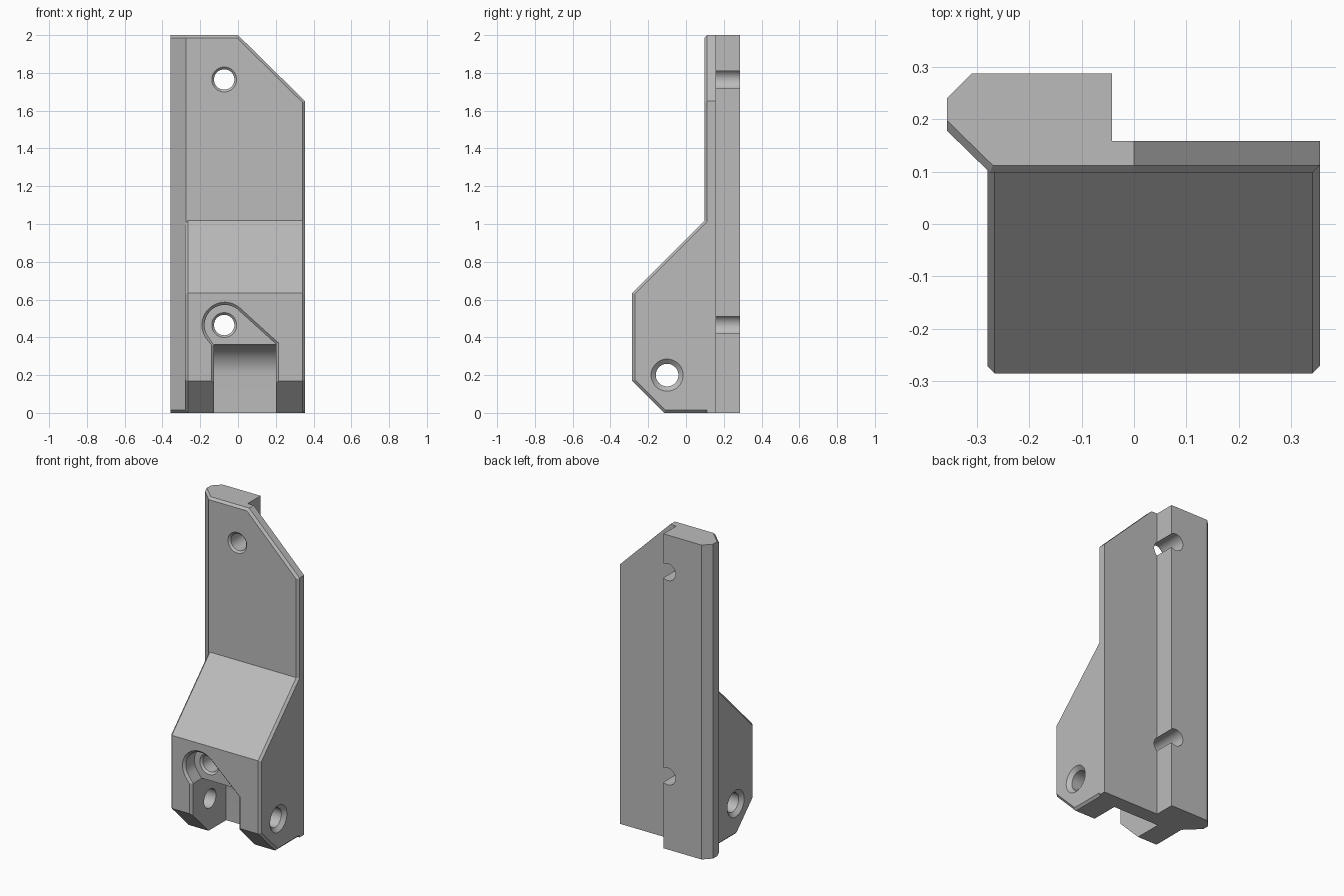
import bpy, bmesh, math
from mathutils import Vector

cube = bpy.data.objects.get("Cube")
if cube:
    bpy.data.objects.remove(cube, do_unlink=True)

grey = bpy.data.materials.new("light grey")
grey.use_nodes = True
colour = (0.5, 0.5, 0.5, 1)
grey.diffuse_color = colour
grey.node_tree.nodes["Principled BSDF"].inputs["Base Color"].default_value = colour


def finish(name, bm):
    bmesh.ops.recalc_face_normals(bm, faces=bm.faces)
    mesh = bpy.data.meshes.new(name)
    bm.to_mesh(mesh)
    bm.free()
    mesh.materials.append(grey)
    ob = bpy.data.objects.new(name, mesh)
    bpy.context.collection.objects.link(ob)
    return ob


def loft(rings):
    """Closed solid through matching rings of points."""
    bm = bmesh.new()
    loops = [[bm.verts.new(p) for p in ring] for ring in rings]
    bm.faces.new(loops[0])
    bm.faces.new(loops[-1])
    for a, b in zip(loops, loops[1:]):
        for i in range(len(a)):
            j = (i + 1) % len(a)
            bm.faces.new((a[i], a[j], b[j], b[i]))
    bmesh.ops.recalc_face_normals(bm, faces=bm.faces)
    return bm


def bevel(bm, rule, width):
    edges = [e for e in bm.edges if rule(*(v.co for v in e.verts))]
    bmesh.ops.bevel(bm, geom=edges, offset=width, segments=1, affect='EDGES')


def arc(cx, cy, r, start, end, steps):
    return [(cx + r * math.cos(math.radians(start + (end - start) * i / steps)),
             cy + r * math.sin(math.radians(start + (end - start) * i / steps)))
            for i in range(steps + 1)]


def bore(axis, a, b, stations):
    """Round cutter along x or y; stations are (position, radius)."""
    def place(t, u, v):
        return (t, u, v) if axis == "x" else (u, t, v)
    return finish("bore_cutter", loft(
        [[place(t, *p) for p in arc(a, b, r, 0, 360, 48)[:-1]] for t, r in stations]))


def boolean(target, tool, operation):
    mod = target.modifiers.new(operation.title(), 'BOOLEAN')
    mod.operation, mod.solver, mod.object = operation, 'EXACT', tool
    bpy.context.view_layer.objects.active = target
    bpy.ops.object.modifier_apply(modifier=mod.name)
    bpy.data.objects.remove(tool, do_unlink=True)


CH = 0.014
LEFT, RIGHT, FRONT, FACE, BACK = -0.28, 0.355, -0.285, 0.098, 0.158

# Tall back plate with rear rail, clipped at the upper corner
plan = [(-0.357, 0.24), (-0.31, 0.287), (-0.042, 0.287), (-0.042, BACK),
        (RIGHT, BACK), (RIGHT, FACE), (-0.275, FACE), (-0.357, 0.178)]
bm = loft([[(x, y, z) for x, y in plan] for z in (0, 2)])
cut = bmesh.ops.bisect_plane(bm, geom=bm.verts[:] + bm.edges[:] + bm.faces[:],
                             plane_co=(0, 0, 2), plane_no=Vector((0.35, 0, 0.355)),
                             clear_outer=True)["geom_cut"]
bmesh.ops.edgeloop_fill(bm, edges=[g for g in cut if isinstance(g, bmesh.types.BMEdge)])


def plate_edge(p, q):
    upright = abs(p.z - q.z) > 0.5 and abs(p.x - q.x) < 0.01
    front = max(p.y, q.y) < 0.1
    slanted = max(p.y, q.y) < 0.185 and max(p.x, q.x) < -0.2
    return (front or slanted) and not (upright and p.x < 0)


bevel(bm, plate_edge, CH)
bracket = finish("mounting_bracket", bm)

# Front hinge block with sloped shoulder
side = [(0.13, 0), (-0.115, 0), (FRONT, 0.17), (FRONT, 0.635), (FACE, 1.018), (0.13, 1.05)]
bm = loft([[(x, y, z) for y, z in side] for x in (LEFT, RIGHT)])
bevel(bm, lambda p, q: abs(p.x - q.x) < 0.01 and min(p.y, q.y) < 0.1, CH)
boolean(bracket, finish("hinge_block", bm), 'UNION')

# Hinge slot with rounded inner wall
slot = [(-0.4, -0.1), (-0.4, 0.362)] + arc(-0.1, 0.2, 0.162, 90, 0, 16) + [(0.062, -0.1)]
boolean(bracket, finish("slot_cutter", loft(
    [[(x, y, z) for y, z in slot] for x in (-0.127, 0.2)])), 'DIFFERENCE')


# Teardrop recess around the lower screw, with a chamfered rim
def teardrop(y, grow):
    r = 0.107 + grow
    outline = ([(0.2 + grow, -0.1), (0.2 + grow, 0.365 + grow * 0.4)]
               + arc(-0.07, 0.465, r, 47, 215, 28)
               + [(-0.127 - grow, 0.36), (-0.127 - grow, -0.1)])
    return [(x, y, z) for x, z in outline]


boolean(bracket, finish("recess_cutter", loft(
    [teardrop(FRONT - 0.1, CH), teardrop(FRONT, CH), teardrop(FRONT + CH, 0),
     teardrop(-0.185, 0)])), 'DIFFERENCE')

# Countersunk screw holes from front to back
for z, face in ((1.765, FACE), (0.465, -0.185)):
    boolean(bracket, bore("y", -0.073, z, [(face - 0.02, 0.066), (face, 0.066),
                                           (face + 0.012, 0.054), (0.4, 0.054)]), 'DIFFERENCE')

# Hinge pin hole, countersunk on both outer sides
boolean(bracket, bore("x", -0.1, 0.2, [
    (LEFT - 0.05, 0.085), (LEFT, 0.085), (LEFT + 0.022, 0.06),
    (RIGHT - 0.022, 0.06), (RIGHT, 0.085), (RIGHT + 0.05, 0.085)]), 'DIFFERENCE')

bpy.ops.object.select_all(action='DESELECT')
bracket.select_set(True)
bpy.context.view_layer.objects.active = bracket
bpy.ops.object.shade_smooth_by_angle(angle=math.radians(25))
